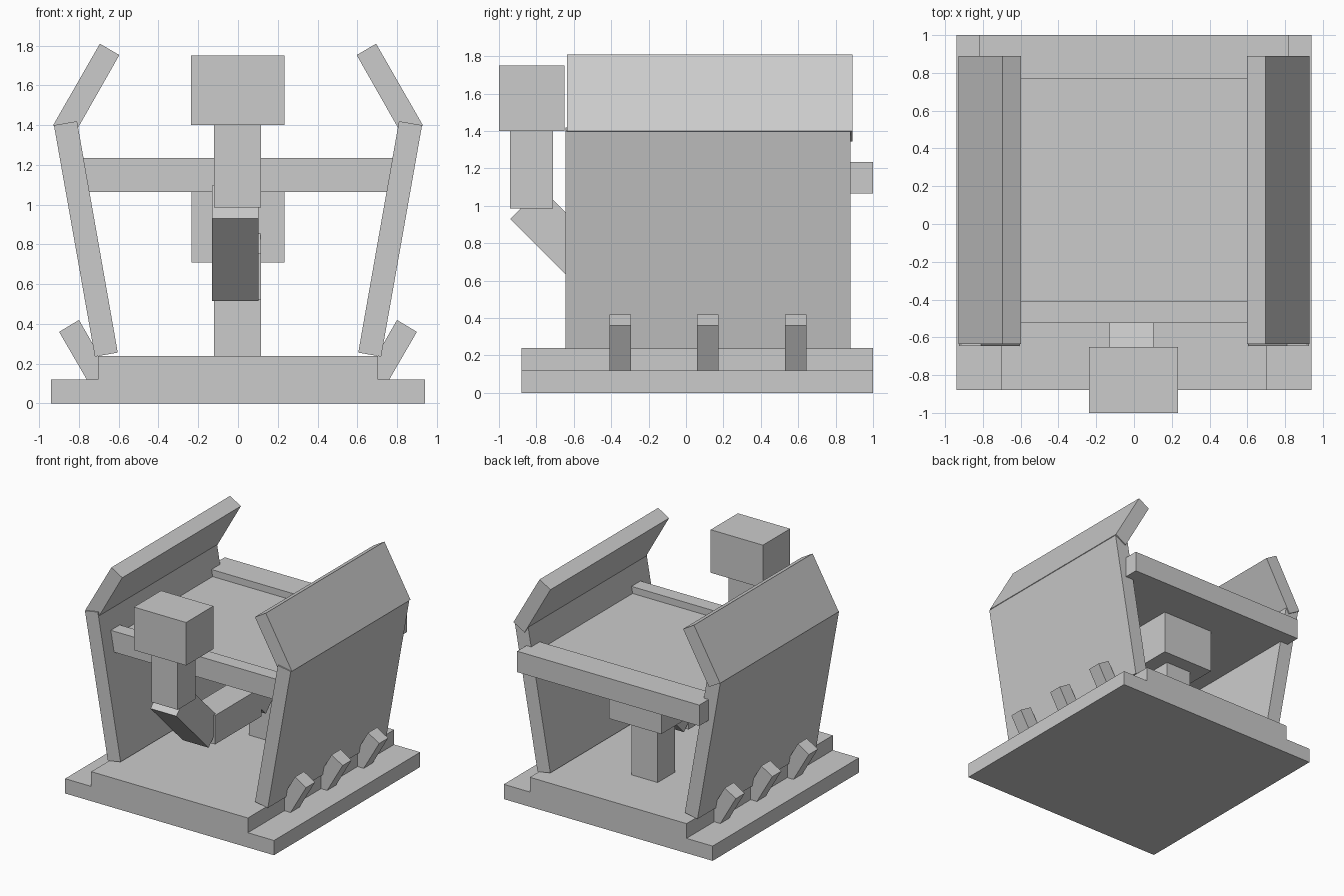
import bpy, bmesh

if "Cube" in bpy.data.objects:
    bpy.data.objects.remove(bpy.data.objects["Cube"])

grey = bpy.data.materials.new("light_grey")
grey.diffuse_color = (0.6, 0.6, 0.6, 1)
grey.use_nodes = True
grey.node_tree.nodes["Principled BSDF"].inputs["Base Color"].default_value = grey.diffuse_color


def prism(name, corners):
    """Solid between two matching rings of corner points."""
    bm = bmesh.new()
    a, b = [[bm.verts.new(p) for p in ring] for ring in corners]
    n = len(a)
    bm.faces.new(a)
    bm.faces.new(b[::-1])
    for i in range(n):
        j = (i + 1) % n
        bm.faces.new((a[j], a[i], b[i], b[j]))
    bmesh.ops.recalc_face_normals(bm, faces=bm.faces)
    me = bpy.data.meshes.new(name)
    bm.to_mesh(me)
    bm.free()
    me.materials.append(grey)
    ob = bpy.data.objects.new(name, me)
    bpy.context.collection.objects.link(ob)


def along_y(name, xz, y0, y1):
    prism(name, [[(x, y, z) for x, z in xz] for y in (y0, y1)])


def along_x(name, yz, x0, x1):
    prism(name, [[(x, y, z) for y, z in yz] for x in (x0, x1)])


def box(name, x0, x1, y0, y1, z0, z1):
    along_y(name, [(x0, z0), (x1, z0), (x1, z1), (x0, z1)], y0, y1)


# Stepped base
along_y("base", [(-.94, 0), (.94, 0), (.94, .12), (.705, .12), (.705, .24),
                 (-.705, .24), (-.705, .12), (-.94, .12)], -.88, 1.0)

# Leaning walls, folded top flaps and small cleats on both sides
for side, s in (("left", -1), ("right", 1)):
    def mirror(pts):
        return [(s * x, z) for x, z in pts]
    along_y(side + "_wall",
            mirror([(.605, .256), (.72, .236), (.926, 1.4), (.81, 1.42)]), -.645, .88)
    along_y(side + "_flap",
            mirror([(.93, 1.4), (.695, 1.81), (.597, 1.753), (.83, 1.343)]), -.635, .89)
    for i, y in enumerate((-.41, .06, .53)):
        along_y(f"{side}_cleat_{i + 1}",
                mirror([(.90, .36), (.80, .42), (.62, .108), (.72, .05)]), y, y + .115)

# Table deck between two cross beams
box("rear_beam", -.82, .82, .77, 1.0, 1.065, 1.235)
box("front_beam", -.82, .82, -.525, -.41, 1.065, 1.235)
box("deck", -.82, .82, -.41, .77, 1.065, 1.18)

# Central post and hub block under the deck
box("post", -.12, .115, .31, .535, .24, .72)
box("hub_block", -.235, .235, .2, .652, .71, 1.065)

# Jointed arm reaching forward from the hub
along_x("rear_elbow", [(.195, .52), (.5, .825), (.335, .99), (.03, .685)], -.118, .114)
box("arm", -.12, .115, -.46, .14, .52, .755)
along_x("front_elbow", [(-.94, .93), (-.525, .515), (-.36, .68), (-.774, 1.096)], -.13, .103)

# Neck and head
box("neck", -.12, .115, -.94, -.71, .985, 1.4)
box("head", -.237, .233, -1.0, -.65, 1.4, 1.75)
